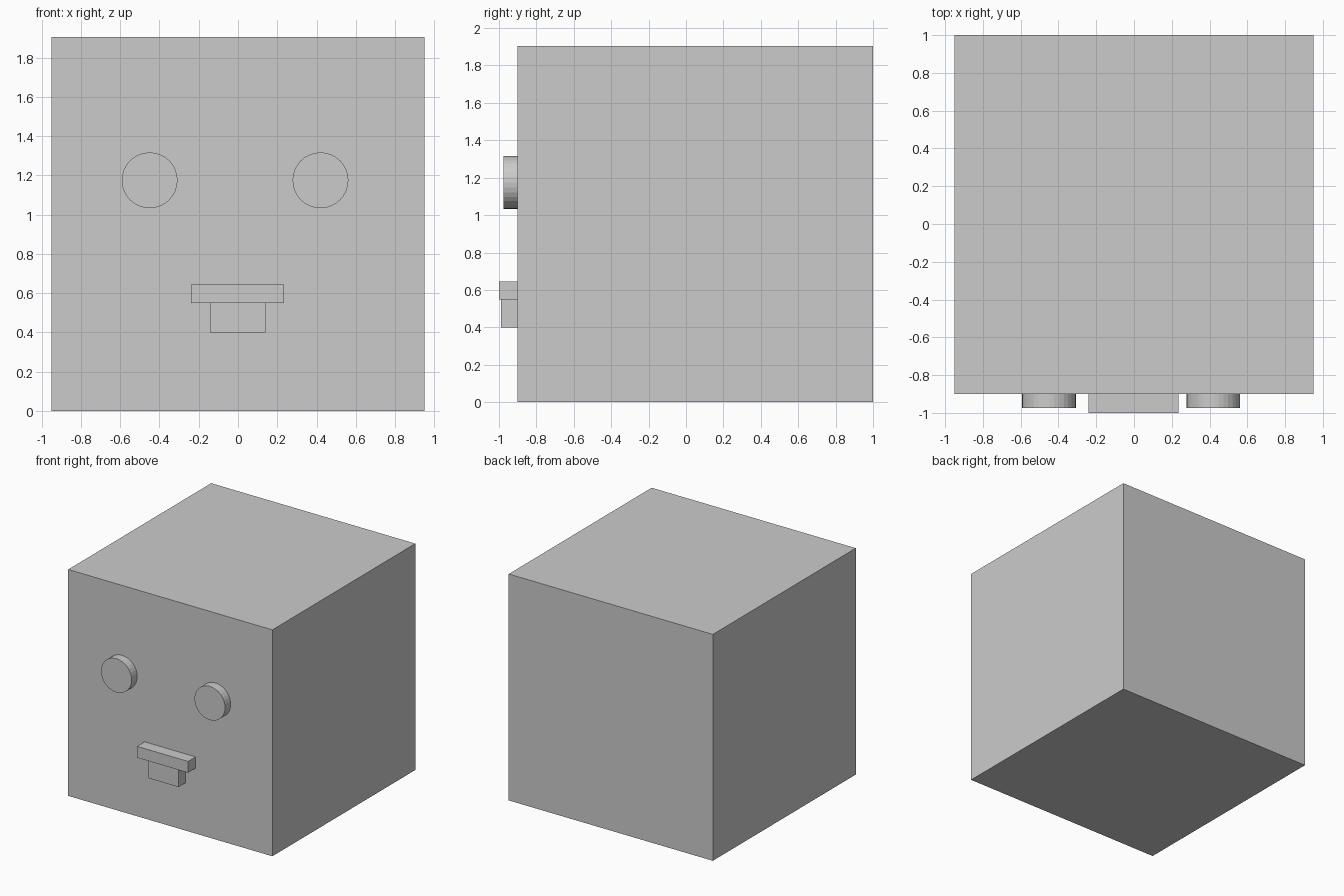
import bpy
import math

if "Cube" in bpy.data.objects:
    bpy.data.objects.remove(bpy.data.objects["Cube"])


def box(name, x, y, z):
    """Box spanning the given (min, max) ranges."""
    spans = (x, y, z)
    bpy.ops.mesh.primitive_cube_add(size=1, location=[(a + b) / 2 for a, b in spans])
    ob = bpy.context.object
    ob.name = name
    ob.scale = [b - a for a, b in spans]
    bpy.ops.object.transform_apply(location=False, rotation=False, scale=True)
    return ob


def eye(name, x):
    """Flat-faceted disc on the front of the head."""
    front, back = -0.975, -0.89
    bpy.ops.mesh.primitive_cylinder_add(
        vertices=32, radius=0.142, depth=back - front,
        location=(x, (front + back) / 2, 1.175),
        rotation=(math.pi / 2, 0, 0))
    bpy.context.object.name = name


# Head block
box("head", (-0.95, 0.95), (-0.90, 1.0), (0, 1.905))

# Eyes
for name, x in (("left_eye", -0.45), ("right_eye", 0.42)):
    eye(name, x)

# Mouth: upper lip with teeth below
box("lip", (-0.24, 0.235), (-1.0, -0.89), (0.55, 0.645))
box("teeth", (-0.142, 0.14), (-0.99, -0.89), (0.40, 0.55))
